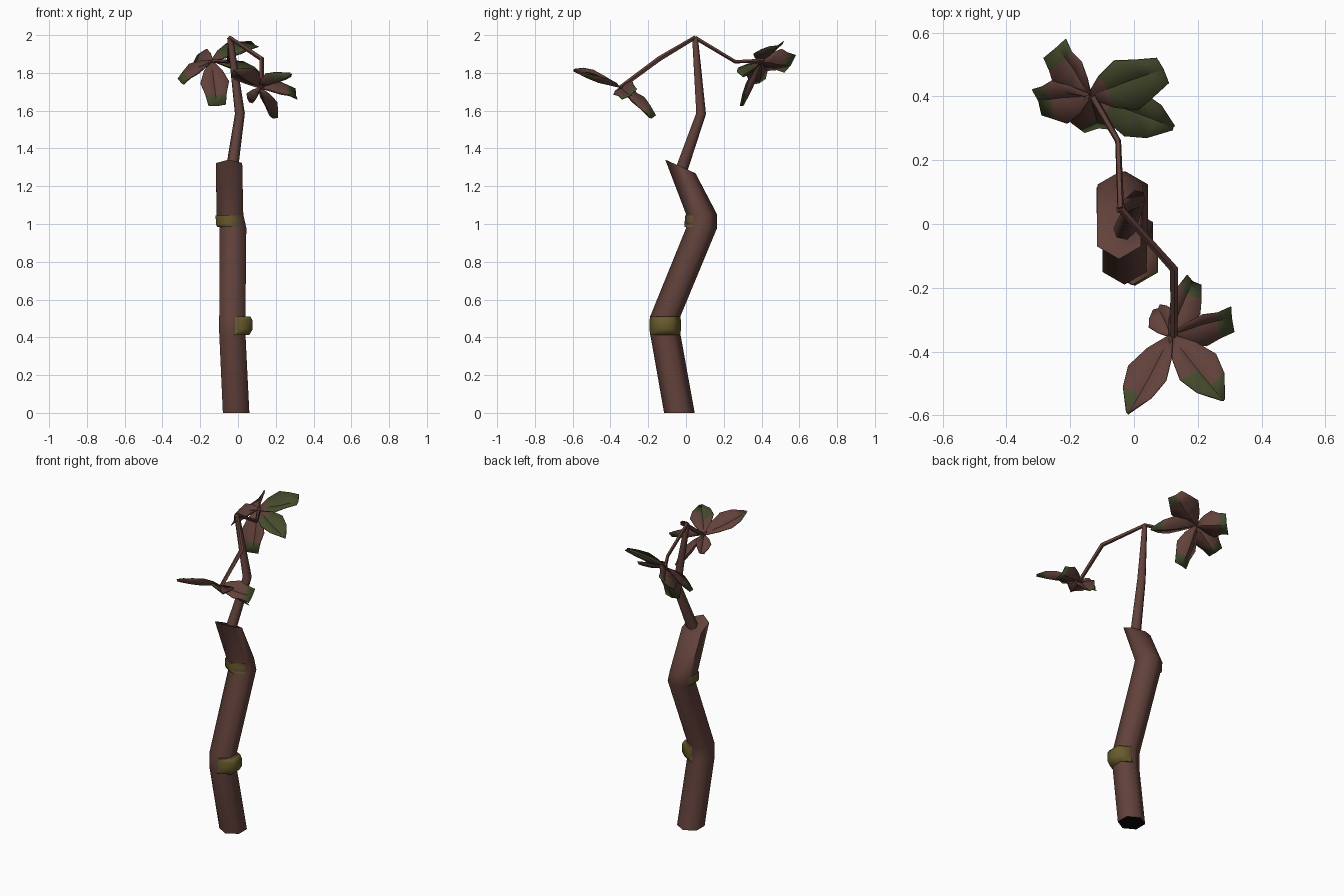
import bpy, bmesh, math
from mathutils import Vector, Matrix

cube = bpy.data.objects.get("Cube")
if cube:
    bpy.data.objects.remove(cube, do_unlink=True)


def material(name, rgb):
    m = bpy.data.materials.new(name)
    m.use_nodes = True
    m.diffuse_color = (*rgb, 1)
    bsdf = m.node_tree.nodes["Principled BSDF"]
    bsdf.inputs["Base Color"].default_value = (*rgb, 1)
    bsdf.inputs["Roughness"].default_value = 0.9
    return m


BROWN = material("reddish_brown", (0.122, 0.053, 0.043))
OLIVE = material("olive_yellow", (0.135, 0.103, 0.024))
GREEN = material("leaf_green", (0.06, 0.07, 0.026))
DARK = material("dark_cut", (0.004, 0.003, 0.003))


def finish(name, bm, mats, angle):
    bmesh.ops.recalc_face_normals(bm, faces=bm.faces)
    mesh = bpy.data.meshes.new(name)
    bm.to_mesh(mesh)
    bm.free()
    for m in mats:
        mesh.materials.append(m)
    ob = bpy.data.objects.new(name, mesh)
    bpy.context.collection.objects.link(ob)
    bpy.ops.object.select_all(action="DESELECT")
    ob.select_set(True)
    bpy.context.view_layer.objects.active = ob
    bpy.ops.object.shade_smooth_by_angle(angle=math.radians(angle))
    return ob


def skin(bm, rings):
    """Bridge equal rings of vertices and cap both ends."""
    n = len(rings[0])
    for a, b in zip(rings, rings[1:]):
        for i in range(n):
            j = (i + 1) % n
            bm.faces.new((a[i], a[j], b[j], b[i]))
    return [bm.faces.new(rings[0]), bm.faces.new(rings[-1])]


def hex_column(name, sections, mats, cap_slots):
    """Stack level hexagons; a section is (x, y, z, radius, slope along y)."""
    bm = bmesh.new()
    rings = []
    for x, y, z, r, slope in sections:
        ring = []
        for i in range(6):
            a = math.radians(90 + 60 * i)
            dy = r * math.sin(a)
            ring.append(bm.verts.new((x + r * math.cos(a), y + dy, z + slope * dy)))
        rings.append(ring)
    for cap, slot in zip(skin(bm, rings), cap_slots):
        cap.material_index = slot
    return finish(name, bm, mats, 65)


def tube(name, path, radii, sides):
    """Tapered twig along a bent path."""
    pts = [Vector(p) for p in path]
    bm = bmesh.new()
    rings = []
    for i, p in enumerate(pts):
        d = (pts[min(i + 1, len(pts) - 1)] - pts[max(i - 1, 0)]).normalized()
        u = d.cross(Vector((1, 0.3, 0))).normalized()
        rings.append([bm.verts.new(p + radii[i] * (Matrix.Rotation(math.tau * k / sides, 3, d) @ u))
                      for k in range(sides)])
    skin(bm, rings)
    return finish(name, bm, [BROWN], 65)


# Crooked trunk with a slanted cut on top and a dark underside
hex_column("trunk", [
    (-0.01, -0.035, 0, 0.081, 0),
    (-0.03, -0.11, 0.42, 0.08, 0),
    (-0.03, -0.11, 0.51, 0.08, 0),
    (-0.027, 0.083, 0.98, 0.082, 0),
    (-0.043, 0.083, 1.05, 0.082, 0),
    (-0.047, -0.03, 1.305, 0.08, -0.45),
], [BROWN, DARK], (1, 0))

# Nodes that bulge out of one side of the trunk, brown on top
hex_column("lower_node", [
    (-0.01, -0.11, 0.412, 0.08, 0),
    (0.004, -0.11, 0.44, 0.083, 0),
    (0.004, -0.11, 0.49, 0.083, 0),
    (-0.004, -0.11, 0.511, 0.08, 0),
], [OLIVE, BROWN], (0, 1))
hex_column("upper_node", [
    (-0.04, 0.074, 0.985, 0.081, 0),
    (-0.047, 0.074, 1.0, 0.081, 0),
    (-0.049, 0.074, 1.045, 0.08, 0),
], [OLIVE, BROWN], (0, 1))

# Shoot and leaf stalks
top = (-0.042, 0.048, 1.987)
tube("shoot", [(-0.035, -0.03, 1.27), (0.01, 0.08, 1.585), top], [0.034, 0.027, 0.016], 6)
tube("front_leaf_stalk", [top, (0.125, -0.14, 1.875), (0.125, -0.35, 1.72)],
     [0.011, 0.014, 0.012], 5)
tube("back_leaf_stalk", [top, (-0.05, 0.26, 1.86), (-0.13, 0.40, 1.865)],
     [0.011, 0.01, 0.012], 5)

# Leaf outline: share of length, share of width, depth of the folded rib
OUTLINE = [(0, 0.1, 0), (0.25, 0.65, 0.6), (0.52, 1, 1), (0.76, 0.75, 0.8)]


def leaf(name, base, tip, normal, width, blunt, green_from, green_under):
    base, tip = Vector(base), Vector(tip)
    along = tip - base
    side = along.cross(Vector(normal)).normalized()
    up = side.cross(along).normalized()
    bm = bmesh.new()
    rows = []
    for t, w, fold in OUTLINE + [(1, blunt, 0.3)]:
        w = max(w, blunt) if t > 0.5 else w
        mid = base + along * t + up * 0.02 * math.sin(math.pi * t)
        edge = side * w * width / 2
        rows.append([bm.verts.new(p) for p in (mid - edge, mid - up * 0.035 * fold, mid + edge)])
    for k, (a, b) in enumerate(zip(rows, rows[1:])):
        for i in (0, 1):
            f = bm.faces.new((a[i], a[i + 1], b[i + 1], b[i]))
            # slot 1 is green above only, slot 2 green on both sides
            t = OUTLINE[k][0] + 0.1 * i
            f.material_index = 2 if t >= green_under else int(t >= green_from)
    ob = finish(name, bm, [BROWN, GREEN, GREEN, BROWN, BROWN, GREEN], 20)
    if sum(p.normal.dot(up) for p in ob.data.polygons) < 0:
        ob.data.flip_normals()
    mod = ob.modifiers.new("thickness", "SOLIDIFY")
    mod.thickness = 0.004
    mod.material_offset = 3


# Front leaf cluster: tip, blade normal, width, tip width, green above, green below
front = (0.115, -0.35, 1.725)
for i, spec in enumerate([
    ((-0.02, -0.59, 1.82), (-0.2, 0.45, 0.9), 0.135, 0.06, 0.8, 0.8),
    ((0.28, -0.55, 1.80), (-0.1, 0.45, 0.9), 0.14, 0.06, 0.7, 0.55),
    ((0.31, -0.30, 1.69), (0.3, -0.5, 0.75), 0.12, 0.8, 0.8, 0.7),
    ((0.19, -0.175, 1.57), (0.5, 0.45, 0.6), 0.11, 0.5, 0.7, 0.7),
    ((0.07, -0.26, 1.65), (-0.5, 0.4, 0.7), 0.09, 0.3, 0.9, 0.9),
]):
    leaf(f"front_leaf_{i + 1}", front, *spec)

# Back leaf cluster
back = (-0.14, 0.40, 1.865)
for i, spec in enumerate([
    ((-0.25, 0.55, 1.85), (-0.5, -0.5, 0.7), 0.16, 0.8, 0.8, 0.7),
    ((0.09, 0.48, 1.955), (-0.2, -0.4, 0.85), 0.18, 0.5, 0.25, 0.8),
    ((0.125, 0.30, 1.79), (0.2, -0.3, 0.85), 0.15, 0.08, 0.25, 0.7),
    ((-0.305, 0.38, 1.755), (-0.5, -0.45, 0.7), 0.15, 0.6, 0.7, 0.7),
    ((-0.11, 0.29, 1.63), (0.05, -0.8, 0.5), 0.15, 0.6, 0.8, 0.7),
]):
    leaf(f"back_leaf_{i + 1}", back, *spec)
